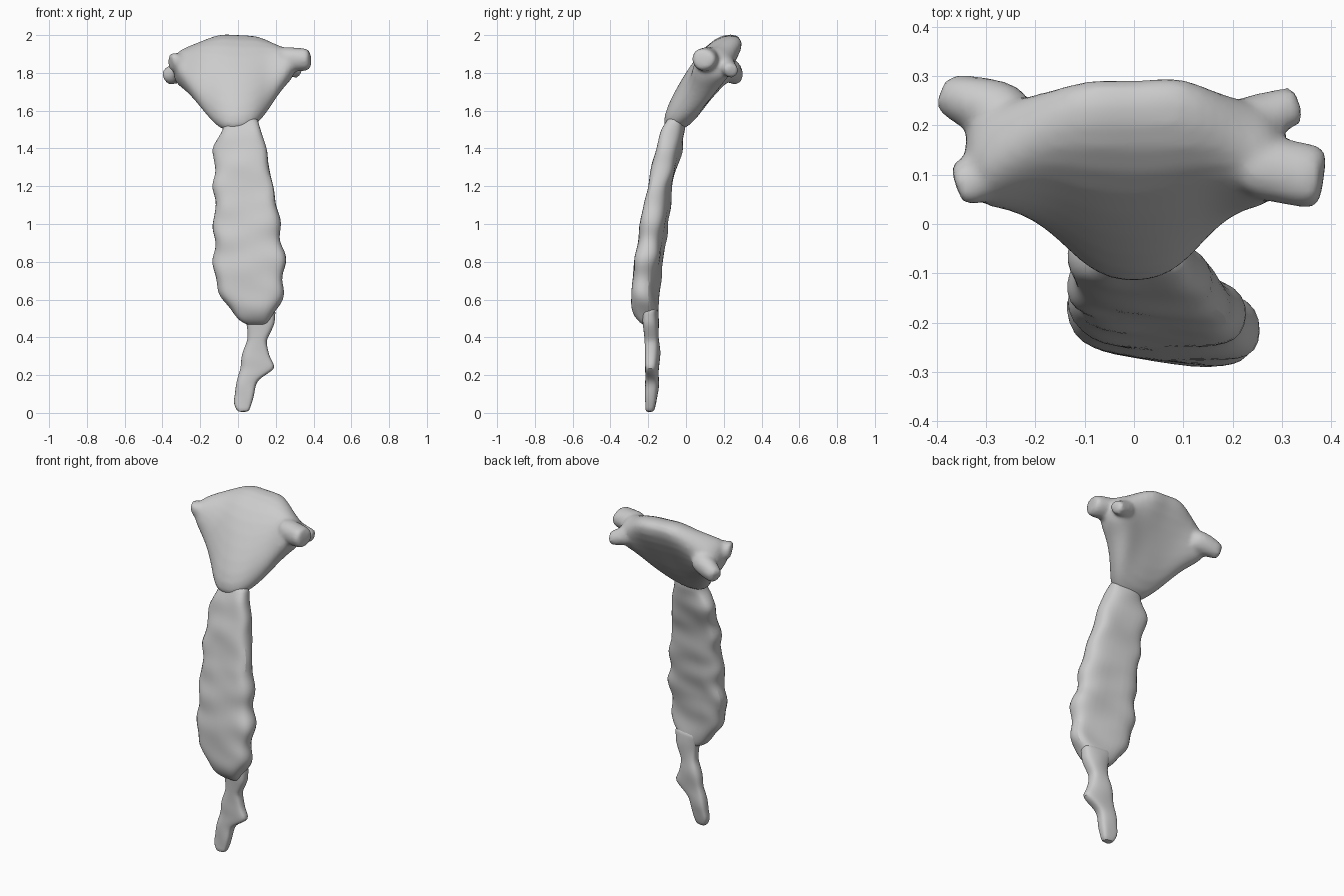
import bpy, bmesh, math
from mathutils import Vector, noise

if "Cube" in bpy.data.objects:
    bpy.data.objects.remove(bpy.data.objects["Cube"], do_unlink=True)

bone = bpy.data.materials.new("bone grey")
bone.diffuse_color = (0.6, 0.6, 0.6, 1)
bone.use_nodes = True
bone.node_tree.nodes["Principled BSDF"].inputs["Base Color"].default_value = (0.6, 0.6, 0.6, 1)


def loft(name, rings, levels, rough=0.0):
    """Skin a list of equal-length rings, cap the ends and smooth the result."""
    bm = bmesh.new()
    loops = [[bm.verts.new(p) for p in ring] for ring in rings]
    n = len(loops[0])
    for a, b in zip(loops, loops[1:]):
        for i in range(n):
            j = (i + 1) % n
            bm.faces.new((a[i], a[j], b[j], b[i]))
    bm.faces.new(loops[0])
    bm.faces.new(loops[-1])
    bmesh.ops.recalc_face_normals(bm, faces=bm.faces)
    bm.normal_update()
    for v in bm.verts:
        v.co += v.normal * rough * noise.noise(v.co * 9)
    mesh = bpy.data.meshes.new(name)
    bm.to_mesh(mesh)
    bm.free()
    mesh.materials.append(bone)
    obj = bpy.data.objects.new(name, mesh)
    bpy.context.collection.objects.link(obj)
    sub = obj.modifiers.new("soften", "SUBSURF")
    sub.levels = sub.render_levels = levels
    bpy.ops.object.select_all(action="DESELECT")
    obj.select_set(True)
    bpy.context.view_layer.objects.active = obj
    bpy.ops.object.shade_smooth_by_angle(angle=math.radians(50))
    return obj


def lerp_rows(rows, z):
    """Interpolate rows of (z, ...) listed from high to low."""
    for a, b in zip(rows, rows[1:]):
        if b[0] <= z <= a[0]:
            t = (a[0] - z) / (a[0] - b[0])
            return [p + (q - p) * t for p, q in zip(a, b)]
    return rows[-1]


def slab(name, rows, step, slope, scallop=0.0, rough=0.0):
    """Flat bone blade: rows give height, side edges, middle depth, thickness."""
    rings = []
    count = round((rows[0][0] - rows[-1][0]) / step)
    for k in range(count + 1):
        z = rows[0][0] + (rows[-1][0] - rows[0][0]) * k / count
        _, left, right, depth, thick = lerp_rows(rows, z)
        wave = scallop * math.cos(math.tau * (z - 0.8) / 0.2)
        mid, half = (left + right) / 2, (right - left) / 2 + wave
        ring = []
        for i in range(16):
            a = math.tau * i / 16
            c, s = math.cos(a), math.sin(a)
            x = half * math.copysign(abs(c) ** 0.7, c)
            y = thick / 2 * math.copysign(abs(s) ** 0.6, s)
            ring.append((mid + x, depth + y + slope * x, z))
        rings.append(ring)
    return loft(name, rings, 1, rough)


def prong(name, start, end, r0, r1):
    """Short blunt tapering knob."""
    start, end = Vector(start), Vector(end)
    axis = (end - start).normalized()
    u = axis.cross(Vector((0, 0, 1))).normalized()
    v = axis.cross(u)
    rings = []
    for t in (0, 0.5, 0.9, 1):
        r = (r0 + (r1 - r0) * t) * (0.8 if t == 1 else 1)
        rings.append([start.lerp(end, t) + r * (u * math.cos(a) + v * math.sin(a))
                      for a in (math.tau * i / 8 for i in range(8))])
    return loft(name, rings, 1, 0.03)


# Long central blade with scalloped edges
slab("body_blade", [
    (1.57, -0.07, 0.1, -0.05, 0.08),
    (1.5, -0.09, 0.125, -0.065, 0.12),
    (1.4, -0.13, 0.15, -0.09, 0.13),
    (1.2, -0.13, 0.185, -0.135, 0.13),
    (1, -0.125, 0.22, -0.17, 0.135),
    (0.8, -0.135, 0.25, -0.2, 0.14),
    (0.65, -0.11, 0.245, -0.22, 0.14),
    (0.58, -0.06, 0.225, -0.22, 0.14),
    (0.5, -0.02, 0.18, -0.205, 0.12),
    (0.46, 0.04, 0.15, -0.19, 0.07),
], 0.035, -0.1, 0.009, 0.02)

# Narrow lower tip with a sideways spur
slab("lower_tip", [
    (0.56, 0.02, 0.2, -0.19, 0.08),
    (0.47, 0.04, 0.195, -0.185, 0.08),
    (0.38, 0.05, 0.145, -0.18, 0.07),
    (0.3, 0.025, 0.17, -0.18, 0.07),
    (0.24, 0.015, 0.205, -0.18, 0.07),
    (0.2, 0, 0.15, -0.18, 0.07),
    (0.17, -0.005, 0.1, -0.18, 0.07),
    (0.05, -0.03, 0.075, -0.185, 0.07),
    (0, 0, 0.06, -0.195, 0.05),
], 0.03, -0.12, 0, 0.012)

# Broad upper plate: yz outline per x station, from lower front round to lower back
stations = [
    (-0.35, (0.03, 1.84), (0.04, 1.91), (0.13, 1.91), (0.24, 1.84), (0.24, 1.73), (0.13, 1.74)),
    (-0.26, (0.02, 1.71), (0.04, 1.88), (0.14, 1.97), (0.26, 1.91), (0.25, 1.75), (0.13, 1.68)),
    (-0.17, (-0.04, 1.57), (0.03, 1.82), (0.15, 2), (0.31, 1.97), (0.22, 1.77), (0.07, 1.57)),
    (-0.09, (-0.15, 1.49), (-0.02, 1.77), (0.15, 2.03), (0.36, 2.01), (0.19, 1.76), (0.01, 1.47)),
    (0, (-0.18, 1.48), (-0.04, 1.76), (0.15, 2.02), (0.35, 2), (0.18, 1.75), (0.02, 1.47)),
    (0.09, (-0.15, 1.5), (-0.02, 1.77), (0.15, 2.02), (0.37, 2), (0.19, 1.76), (0.02, 1.5)),
    (0.16, (-0.04, 1.59), (0.03, 1.82), (0.15, 1.99), (0.31, 1.97), (0.22, 1.77), (0.08, 1.59)),
    (0.23, (0.02, 1.72), (0.04, 1.87), (0.14, 1.96), (0.26, 1.91), (0.25, 1.78), (0.13, 1.7)),
    (0.31, (0.04, 1.82), (0.04, 1.92), (0.12, 1.94), (0.23, 1.87), (0.24, 1.77), (0.14, 1.78)),
]
plate = loft("upper_plate", [[(x, y, z) for y, z in ring] for x, *ring in stations], 2)

# Forked corners, blended into the upper plate
corners = [
    prong("left_front_prong", (0.2, 0.12, 1.87), (0.385, 0.09, 1.875), 0.08, 0.065),
    prong("left_back_prong", (0.2, 0.2, 1.85), (0.335, 0.24, 1.81), 0.07, 0.045),
    prong("right_front_prong", (-0.22, 0.12, 1.84), (-0.36, 0.075, 1.855), 0.08, 0.055),
    prong("right_back_prong", (-0.22, 0.2, 1.83), (-0.395, 0.27, 1.775), 0.075, 0.05),
]
bpy.ops.object.select_all(action="DESELECT")
for obj in corners + [plate]:
    obj.select_set(True)
bpy.context.view_layer.objects.active = plate
bpy.ops.object.join()
blend = plate.modifiers.new("blend", "REMESH")
blend.mode, blend.voxel_size, blend.use_smooth_shade = "VOXEL", 0.012, True
relax = plate.modifiers.new("relax", "SMOOTH")
relax.factor, relax.iterations = 0.5, 5
